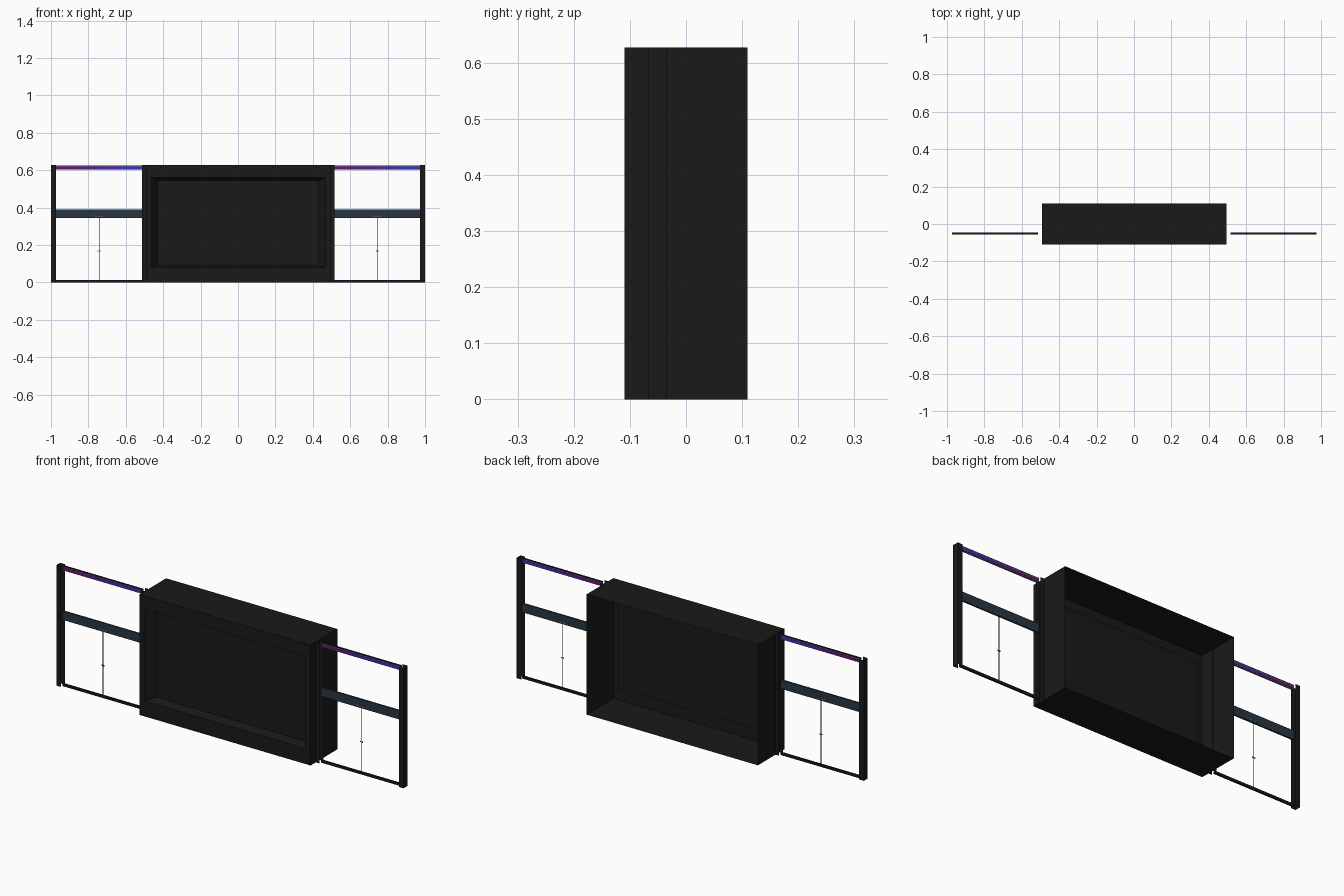
import bpy, bmesh

cube = bpy.data.objects.get("Cube")
if cube:
    bpy.data.objects.remove(cube)


def material(name, rgb):
    m = bpy.data.materials.new(name)
    m.use_nodes = True
    m.diffuse_color = (*rgb, 1)
    m.node_tree.nodes["Principled BSDF"].inputs["Base Color"].default_value = (*rgb, 1)
    return m


BLACK = material("charcoal black", (0.01, 0.01, 0.01))
SLATE = material("slate blue", (0.021, 0.037, 0.052))
GREY = material("metal grey", (0.16, 0.16, 0.18))
GLOW = [material("magenta light", (0.15, 0.008, 0.17)),
        material("purple light", (0.11, 0.011, 0.26)),
        material("violet light", (0.065, 0.018, 0.4)),
        material("blue light", (0.04, 0.03, 0.5))]


def finish(name, bm, mat):
    mesh = bpy.data.meshes.new(name)
    bm.to_mesh(mesh)
    bm.free()
    mesh.materials.append(mat)
    ob = bpy.data.objects.new(name, mesh)
    bpy.context.collection.objects.link(ob)
    return ob


def block(name, x, y, z, mat):
    """Box given by its (low, high) range on each axis."""
    bm = bmesh.new()
    bmesh.ops.create_cube(bm, size=1)
    for v in bm.verts:
        v.co = [r[0] if c < 0 else r[1] for c, r in zip(v.co, (x, y, z))]
    return finish(name, bm, mat)


def channel(name, back, open_x, y, height, mat):
    """Upright U-shaped channel, open towards open_x and at both ends."""
    bm = bmesh.new()
    path = [(open_x, y[0]), (back, y[0]), (back, y[1]), (open_x, y[1])]
    low = [bm.verts.new((px, py, 0)) for px, py in path]
    high = [bm.verts.new((px, py, height)) for px, py in path]
    for i in range(3):
        bm.faces.new((low[i], low[i + 1], high[i + 1], high[i]))
    bmesh.ops.recalc_face_normals(bm, faces=bm.faces)
    return finish(name, bm, mat)


H = 0.627
CX = 0.002  # the case and rails sit slightly off centre

# Central display case: open back, sloping recess in the front
bm = bmesh.new()
rings = []
for hx, y, z0, z1 in [(0.493, 0.11, 0, H), (0.493, -0.11, 0, H),
                      (0.465, -0.11, 0.08, 0.56), (0.43, -0.06, 0.09, 0.545)]:
    rings.append([bm.verts.new(p) for p in
                  ((CX - hx, y, z0), (CX + hx, y, z0), (CX + hx, y, z1), (CX - hx, y, z1))])
for a, b in zip(rings, rings[1:]):
    for i in range(4):
        j = (i + 1) % 4
        bm.faces.new((a[i], a[j], b[j], b[i]))
bm.faces.new(rings[-1])
bmesh.ops.recalc_face_normals(bm, faces=bm.faces)
case = finish("display_case", bm, BLACK)
if case.data.polygons[-1].normal.y > 0:
    case.data.flip_normals()

# Glazed bays on either side of the case
POST_Y = (-0.067, -0.035)
BAR_Y = (-0.055, -0.046)
SKIN_Y = (-0.056, -0.045)
for side, s in (("left", 1), ("right", -1)):
    def span(a, b):
        return tuple(sorted((CX + s * a, CX + s * b)))

    # Side posts
    channel(side + "_outer_post", s * 1.0, s * 0.973, POST_Y, H, BLACK)
    channel(side + "_inner_post", CX + s * 0.491, CX + s * 0.514, POST_Y, H, BLACK)

    # Rails, the top one a dark cap over a grey light housing
    bay = span(0.514, 0.974)
    block(side + "_bottom_rail", bay, BAR_Y, (0, 0.013), BLACK)
    block(side + "_middle_rail", bay, BAR_Y, (0.345, 0.391), SLATE)
    block(side + "_top_rail", bay, SKIN_Y, (0.624, 0.626), BLACK)
    block(side + "_light_housing", bay, BAR_Y, (0.603, 0.624), GREY)

    # Light strip fading from magenta to blue
    step = (bay[1] - bay[0]) / len(GLOW)
    for i, mat in enumerate(GLOW):
        x = bay[0] + i * step
        block(f"{side}_light_{i + 1}", (x, x + step), SKIN_Y, (0.606, 0.62), mat)

    # Door seam and pulls
    mid = CX + s * 0.744
    block(side + "_door_seam", (mid - 0.0014, mid + 0.0014),
          (-0.051, -0.05), (0.013, 0.345), BLACK)
    for k in (-1, 1):
        cx = mid + k * 0.006
        block(f"{side}_door_pull_{'a' if k < 0 else 'b'}", (cx - 0.002, cx + 0.002),
              (-0.052, -0.049), (0.165, 0.17), BLACK)

    # Latch outline on the middle rail
    block(side + "_latch_bar", (mid - 0.024, mid + 0.024), SKIN_Y, (0.352, 0.355), GREY)
    for k in (-1, 1):
        cx = mid + k * 0.023
        block(f"{side}_latch_end_{'a' if k < 0 else 'b'}", (cx - 0.001, cx + 0.001),
              SKIN_Y, (0.355, 0.361), GREY)
